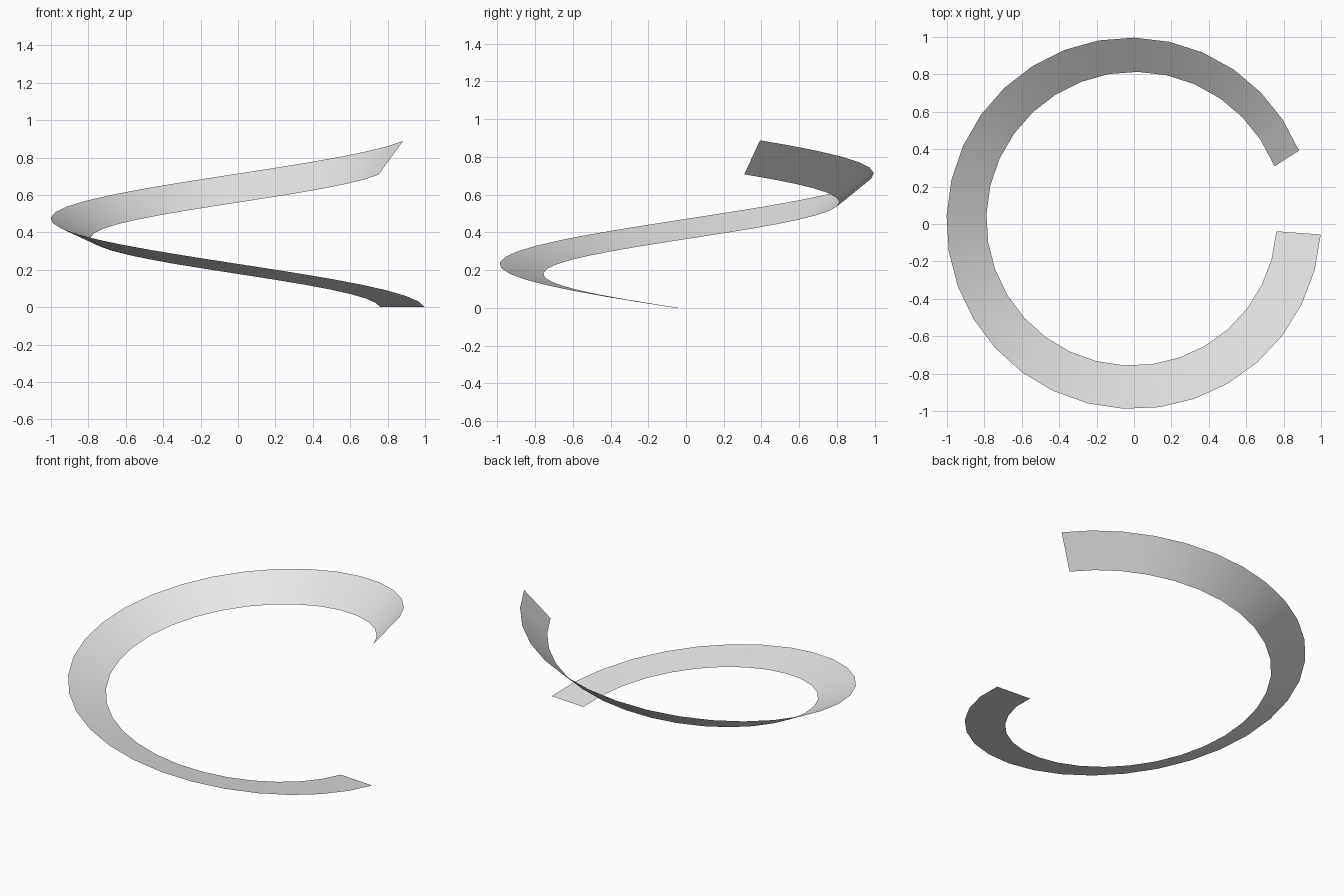
import bpy, bmesh
from math import radians, sin, cos
from mathutils import Vector

cube = bpy.data.objects.get("Cube")
if cube:
    bpy.data.objects.remove(cube, do_unlink=True)

# Ribbon layout
SEGMENTS = 30
RADIUS = 0.889
WIDTH = 0.238
HEIGHT = 0.798
START = radians(-4.1)
SWEEP = radians(333.8)
FINAL_BANK = radians(50)
CENTRE = Vector((-0.007, 0.016, 0))

# Plain grey material
grey = bpy.data.materials.new("light_grey")
grey.use_nodes = True
colour = (0.8, 0.8, 0.8, 1)
grey.diffuse_color = colour
grey.node_tree.nodes["Principled BSDF"].inputs["Base Color"].default_value = colour


def cross_edge(t):
    """Inner and outer points of the ribbon at fraction t of the clockwise climb."""
    angle = START - SWEEP * t
    radial = Vector((cos(angle), sin(angle), 0))
    travel = Vector((sin(angle), -cos(angle), HEIGHT / (RADIUS * SWEEP))).normalized()
    upward = travel.cross(radial)
    if upward.z < 0:
        upward.negate()
    bank = FINAL_BANK * t
    half = (radial * cos(bank) + upward * sin(bank)) * WIDTH / 2
    middle = CENTRE + radial * RADIUS + Vector((0, 0, HEIGHT * t))
    return middle - half, middle + half


# Rising ribbon that banks inward as it climbs
bm = bmesh.new()
rows = [[bm.verts.new(p) for p in cross_edge(i / SEGMENTS)] for i in range(SEGMENTS + 1)]
for (in_a, out_a), (in_b, out_b) in zip(rows, rows[1:]):
    face = bm.faces.new((in_a, in_b, out_b, out_a))
    face.normal_update()
    if face.normal.z < 0:
        face.normal_flip()
    face.smooth = True

mesh = bpy.data.meshes.new("spiral_ribbon")
bm.to_mesh(mesh)
bm.free()
mesh.materials.append(grey)
ribbon = bpy.data.objects.new("spiral_ribbon", mesh)
bpy.context.collection.objects.link(ribbon)
